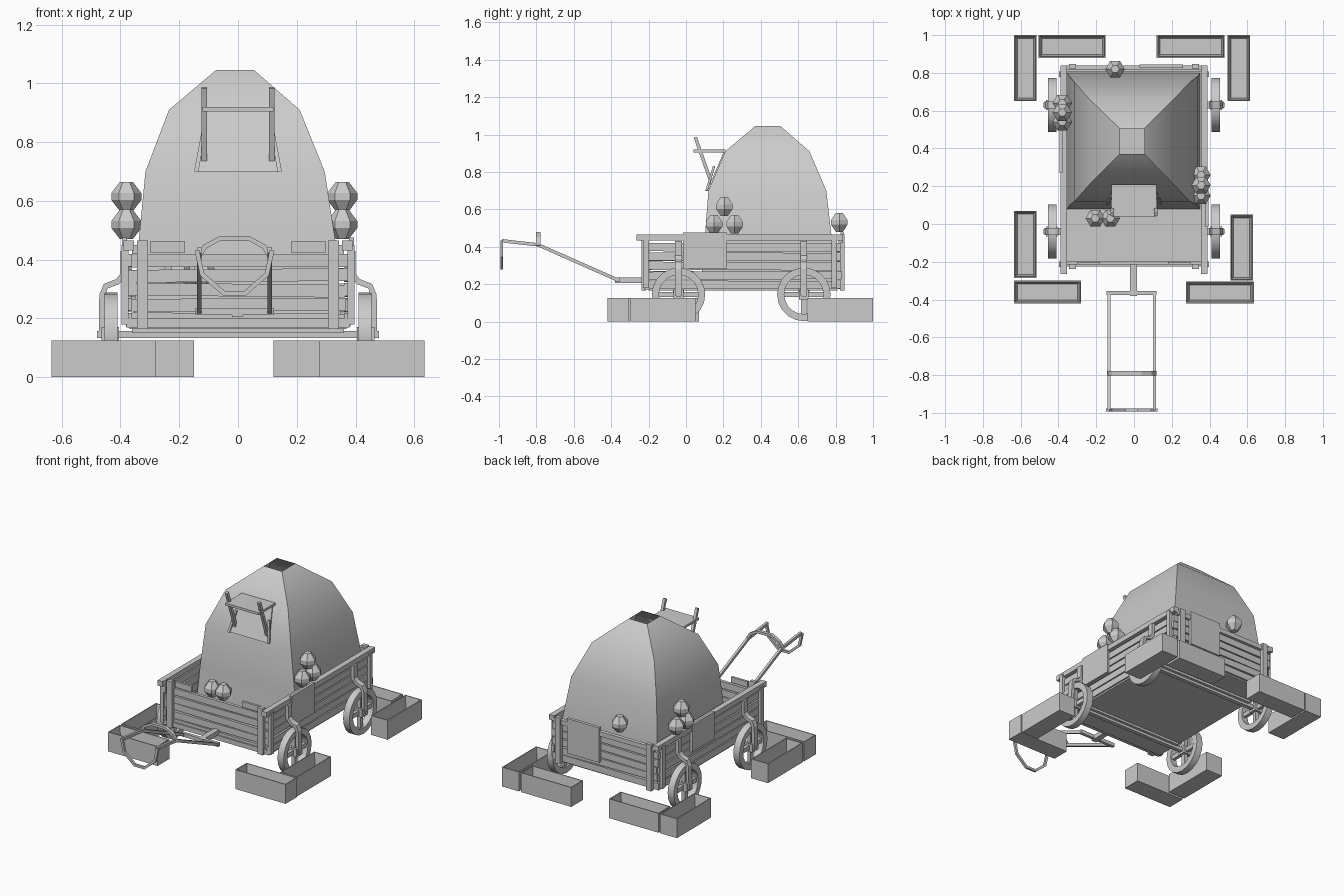
import bpy, bmesh, math, random
from mathutils import Vector

random.seed(4)
cube = bpy.data.objects.get("Cube")
if cube:
    bpy.data.objects.remove(cube, do_unlink=True)

grey = bpy.data.materials.new("plain_grey")
grey.use_nodes = True
grey.diffuse_color = (0.6, 0.6, 0.6, 1)
grey.node_tree.nodes["Principled BSDF"].inputs["Base Color"].default_value = (0.6, 0.6, 0.6, 1)


def finish(bm, name, smooth=None):
    bmesh.ops.recalc_face_normals(bm, faces=bm.faces)
    mesh = bpy.data.meshes.new(name)
    bm.to_mesh(mesh)
    bm.free()
    mesh.materials.append(grey)
    ob = bpy.data.objects.new(name, mesh)
    bpy.context.collection.objects.link(ob)
    if smooth:
        bpy.ops.object.select_all(action='DESELECT')
        ob.select_set(True)
        bpy.context.view_layer.objects.active = ob
        bpy.ops.object.shade_smooth_by_angle(angle=math.radians(smooth))
    return ob


def box(name, x, y, z, tilt=(0, 0, 0)):
    """Box from three (low, high) ranges."""
    bm = bmesh.new()
    bmesh.ops.create_cube(bm, size=1)
    for v in bm.verts:
        v.co = Vector([c * (r[1] - r[0]) for c, r in zip(v.co, (x, y, z))])
    ob = finish(bm, name)
    ob.location = [(r[0] + r[1]) / 2 for r in (x, y, z)]
    ob.rotation_euler = tilt
    return ob


def loft(name, rings, caps=True, close=False, smooth=None):
    """Skin a list of equal-length point rings."""
    bm = bmesh.new()
    vs = [[bm.verts.new(p) for p in ring] for ring in rings]
    n = len(vs[0])
    pairs = list(zip(vs, vs[1:])) + ([(vs[-1], vs[0])] if close else [])
    for a, b in pairs:
        for i in range(n):
            bm.faces.new((a[i], a[(i + 1) % n], b[(i + 1) % n], b[i]))
    if caps:
        bm.faces.new(vs[0])
        bm.faces.new(vs[-1])
    return finish(bm, name, smooth)


def bar(name, points, side, width, height):
    """Rectangular bar swept along points; side is its constant width direction."""
    pts, side, rings = [Vector(p) for p in points], Vector(side), []
    for i, p in enumerate(pts):
        t = (pts[min(i + 1, len(pts) - 1)] - pts[max(i - 1, 0)]).normalized()
        up = t.cross(side).normalized()
        rings.append([p + side * width / 2 * a + up * height / 2 * b
                      for a, b in ((-1, -1), (1, -1), (1, 1), (-1, 1))])
    return loft(name, rings)


def rect(x0, x1, y0, y1, z):
    return [(x0, y0, z), (x1, y0, z), (x1, y1, z), (x0, y1, z)]


X, Y = (1, 0, 0), (0, 1, 0)

# Canvas cover, open at the smoke hole
loft("canvas_cover", [rect(-.355, .35, .08, .80, .20), rect(-.34, .335, .10, .78, .44),
                      rect(-.315, .295, .12, .75, .70), rect(-.235, .21, .21, .66, .91),
                      rect(-.075, .055, .37, .505, 1.045)], caps=False, smooth=35)

# Window flap, struts and awning board
loft("window_panel", [[(s * w, y, z) for s, y in ((-1, y0), (1, y0), (1, y0 + .008), (-1, y0 + .008))]
                      for w, y0, z in ((.14, .113, .70), (.105, .201, .905))])
box("awning_board", (-.12, .12), (.04, .21), (.905, .92))
for s in (-1, 1):
    bar("awning_strut", [(s * .115, .05, .985), (s * .115, .15, .70)], X, .018, .018)
    bar("awning_brace", [(s * .118, .15, .83), (s * .142, .11, .70)], Y, .012, .014)

# Wagon bed and planked walls
box("wagon_floor", (-.37, .37), (-.20, .81), (.165, .20))
for i in range(5):
    z = .175 + i * .05

    def ragged():
        return random.uniform(-.012, .012)
    for s in (-1, 1):
        box("side_plank", (s * .37 - .01, s * .37 + .01), (-.215 + ragged(), .825 + ragged()),
            (z, z + .043), (random.uniform(-.006, .006), 0, 0))
    for y in (-.205, .815):
        box("end_plank", (-.375 + ragged(), .375 + ragged()), (y - .01, y + .01),
            (z, z + .043), (0, random.uniform(-.012, .012), 0))
for s in (-1, 1):
    box("side_rail", (s * .372 - .018, s * .372 + .018), (-.265, .84), (.432, .465))
    for y in (-.225, .835):
        box("corner_post", (s * .325 - .019, s * .325 + .019), (y - .012, y + .012), (.165, .465))
        box("side_post", (s * .385 - .012, s * .385 + .012), (y * .95 - .015, y * .95 + .015), (.18, .45))
    box("front_top_board", (s * .24 - .06, s * .24 + .06), (-.215, -.20), (.425, .462))
box("back_rail", (-.36, .36), (.815, .84), (.42, .45))
box("floor_edge_board", (-.38, .38), (-.225, -.20), (.17, .20))

# Patch boards on the walls
box("side_patch", (.378, .395), (-.015, .22), (.28, .475))
box("other_side_patch", (-.395, -.378), (.27, .50), (.30, .475))
box("back_patch", (.03, .26), (.825, .845), (.25, .475))

# Axles, wheels and their hangers
for wy in (-.04, .63):
    box("axle", (-.48, .48), (wy - .013, wy + .013), (.133, .157))
    box("axle_beam", (-.36, .36), (wy - .03, wy + .03), (.15, .17))
    for s in (-1, 1):
        rings = []
        for k in range(20):
            a = k * math.tau / 20
            rings.append([(s * .432 + dx, wy + r * math.cos(a), .145 + r * math.sin(a))
                          for dx, r in ((-.022, .143), (.022, .143), (.022, .105), (-.022, .105))])
        loft("wheel_rim", rings, caps=False, close=True, smooth=30)
        box("wheel_spoke_upright", (s * .432 - .012, s * .432 + .012), (wy - .014, wy + .014), (.035, .255))
        box("wheel_spoke_level", (s * .432 - .011, s * .432 + .011), (wy - .11, wy + .11), (.131, .159))
        box("wheel_hub", (s * .435 - .03, s * .435 + .03), (wy - .026, wy + .026), (.119, .171))
        bar("wheel_hanger", [(s * x, wy, z) for x, z in
                             ((.39, .43), (.39, .35), (.41, .325), (.45, .31), (.462, .28), (.464, .14))],
            Y, .036, .02)

# Draw pole with shafts, arched yoke and hanging breast loop
box("draw_pole", (-.02, .016), (-.38, -.20), (.205, .235))
box("shaft_crossbar", (-.145, .12), (-.375, -.355), (.212, .235))
for x in (-.132, .108):
    bar("pull_shaft", [(x, -.365, .222), (x, -.79, .41), (x, -.985, .432)], X, .016, .018)
bar("yoke_arch", [(-.012 + s * x, -.79, z) for s, x, z in
                  ((-1, .125, .405), (-1, .10, .445), (-1, .05, .472), (1, .05, .472),
                   (1, .10, .445), (1, .125, .405))], Y, .022, .016)
bar("breast_loop", [(-.012 + s * x, -.985, z) for s, x, z in
                    ((-1, .128, .432), (-1, .11, .35), (-1, .035, .285), (1, .035, .285),
                     (1, .11, .35), (1, .128, .432))], Y, .014, .016)

# Six-sided lanterns
for p in ((.355, .15, .52), (.355, .26, .52), (.355, .205, .615),
          (-.38, .54, .52), (-.38, .64, .52), (-.38, .59, .615),
          (-.10, .82, .53), (-.205, .03, .35), (-.125, .03, .35)):
    loft("lantern", [[(p[0] + r * math.cos(k * math.tau / 6), p[1] + r * math.sin(k * math.tau / 6), p[2] + h)
                      for k in range(6)] for r, h in ((.022, -.05), (.051, -.012), (.051, .012), (.022, .05))])

# Open planter troughs around the wagon
for x0, x1, y0, y1 in ((.12, .48, .88, 1), (.495, .615, .65, 1), (-.505, -.15, .88, 1),
                       (-.635, -.515, .65, 1), (.275, .635, -.42, -.305), (.51, .63, -.30, .05),
                       (-.635, -.28, -.42, -.30), (-.635, -.515, -.285, .07)):
    loft("planter_trough", [rect(x0 + d, x1 - d, y0 + d, y1 - d, z)
                            for d, z in ((0, 0), (0, .125), (.006, .125), (.018, .04))])
